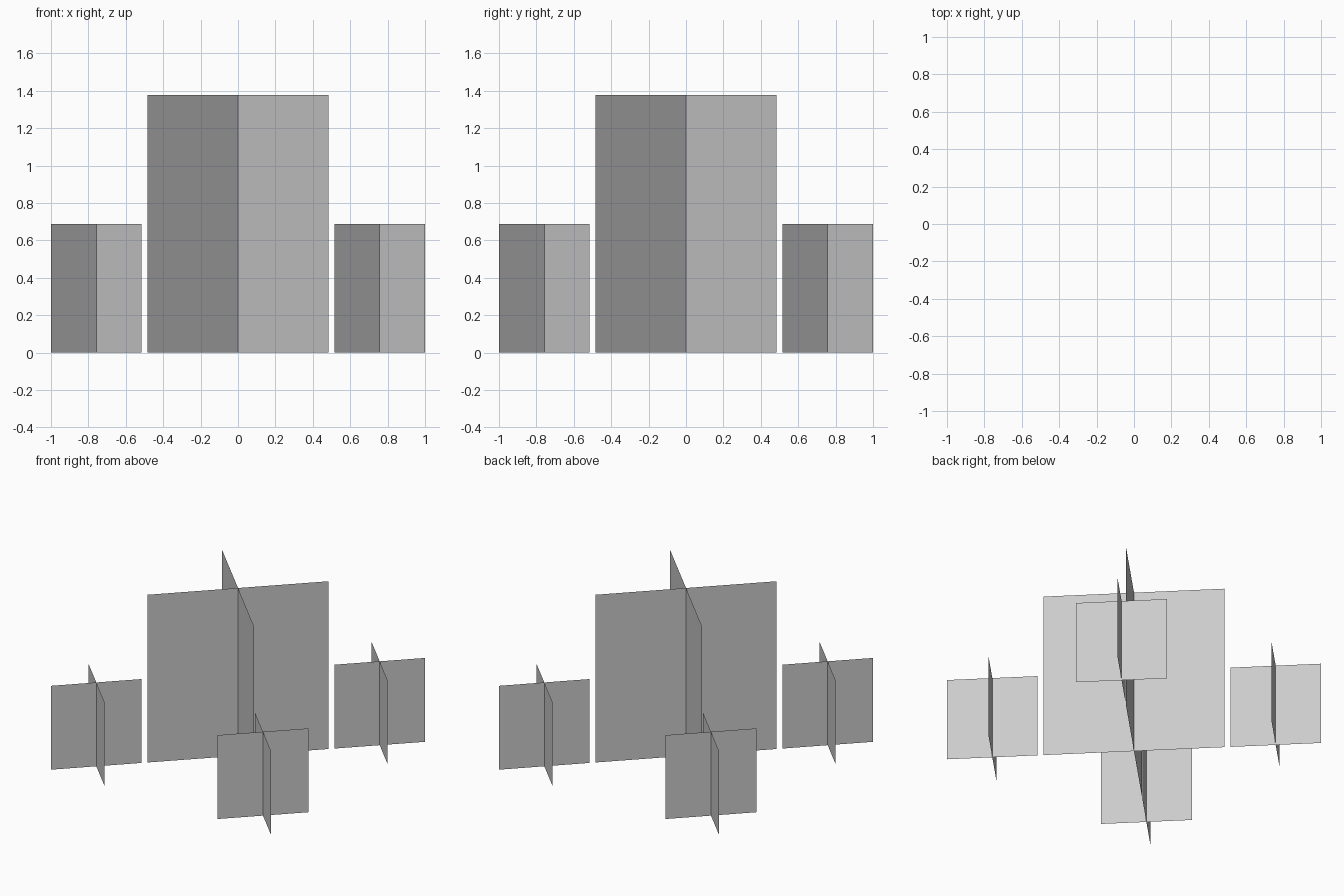
import bpy, bmesh

if "Cube" in bpy.data.objects:
    bpy.data.objects.remove(bpy.data.objects["Cube"])


def crossed_cards(name, x, y, half, height):
    """Two upright flat cards crossing on the diagonals, standing on z = 0."""
    bm = bmesh.new()
    for side in (1, -1):
        ends = ((x - half, y - half * side), (x + half, y + half * side))
        low = [bm.verts.new((px, py, 0)) for px, py in ends]
        high = [bm.verts.new((px, py, height)) for px, py in reversed(ends)]
        bm.faces.new(low + high)
    mesh = bpy.data.meshes.new(name)
    bm.to_mesh(mesh)
    bm.free()
    obj = bpy.data.objects.new(name, mesh)
    bpy.context.collection.objects.link(obj)
    return obj


# Tall plant cross in the middle
crossed_cards("center_cross", 0, 0, 0.485, 1.378)

# Half-size crosses at the four corners
for x_name, sx in (("left", -1), ("right", 1)):
    for y_name, sy in (("front", -1), ("back", 1)):
        crossed_cards(f"{y_name}_{x_name}_cross", sx * 0.7575, sy * 0.7575, 0.2425, 0.689)
